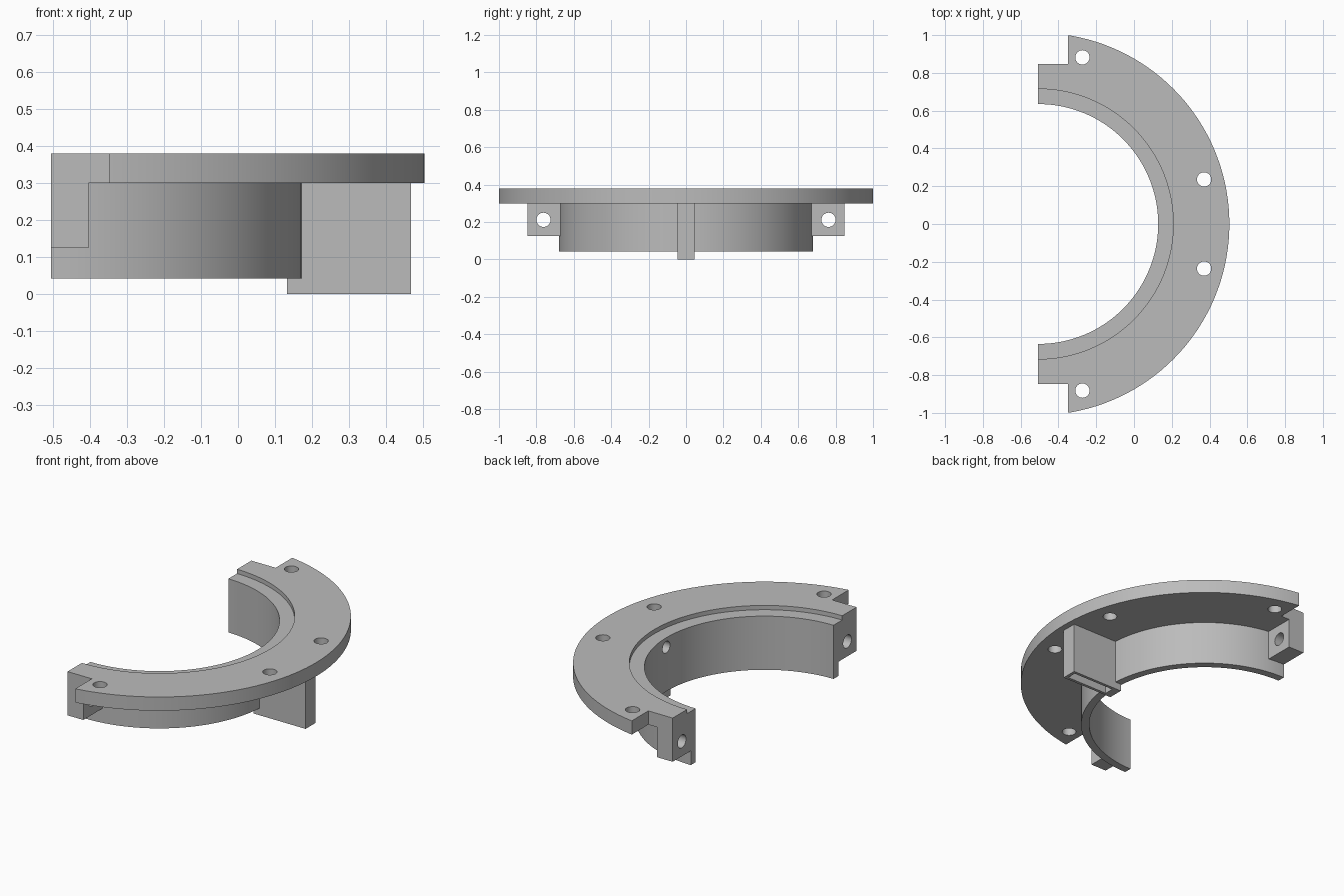
import bpy, bmesh, math
from mathutils import Matrix, Vector

cube = bpy.data.objects.get("Cube")
if cube:
    bpy.data.objects.remove(cube, do_unlink=True)

grey = bpy.data.materials.new("plain grey")
grey.use_nodes = True
GREY = (0.5, 0.5, 0.5, 1)
grey.diffuse_color = GREY
grey.node_tree.nodes["Principled BSDF"].inputs["Base Color"].default_value = GREY

CX = -0.507           # axis of the half ring
STEPS = 72


def make_object(name, bm):
    bmesh.ops.recalc_face_normals(bm, faces=bm.faces)
    mesh = bpy.data.meshes.new(name)
    bm.to_mesh(mesh)
    bm.free()
    mesh.materials.append(grey)
    obj = bpy.data.objects.new(name, mesh)
    bpy.context.collection.objects.link(obj)
    return obj


def box(name, x, y, z):
    bm = bmesh.new()
    bmesh.ops.create_cube(bm, size=1)
    for v in bm.verts:
        for i, (lo, hi) in enumerate((x, y, z)):
            v.co[i] = lo if v.co[i] < 0 else hi
    return make_object(name, bm)


def rod(name, centre, radius, length, along_x=False):
    bm = bmesh.new()
    turn = Matrix.Rotation(math.pi / 2, 4, 'Y') if along_x else Matrix()
    bmesh.ops.create_cone(bm, cap_ends=True, segments=32, radius1=radius, radius2=radius,
                          depth=length, matrix=Matrix.Translation(centre) @ turn)
    return make_object(name, bm)


def combine(target, tool, operation):
    mod = target.modifiers.new(operation, 'BOOLEAN')
    mod.operation = operation
    mod.solver = 'EXACT'
    mod.object = tool
    bpy.ops.object.select_all(action='DESELECT')
    bpy.context.view_layer.objects.active = target
    target.select_set(True)
    bpy.ops.object.modifier_apply(modifier=mod.name)
    bpy.data.objects.remove(tool, do_unlink=True)


# Half ring: wall, flange and recessed inner ledge swept from one section
section = [(0.635, 0.042), (0.68, 0.042), (0.68, 0.3), (1.012, 0.3),
           (1.012, 0.38), (0.715, 0.38), (0.715, 0.355), (0.635, 0.355)]
bm = bmesh.new()
rings = []
for s in range(STEPS + 1):
    a = math.pi * (s / STEPS - 0.5)
    rings.append([bm.verts.new((CX + r * math.cos(a), r * math.sin(a), z)) for r, z in section])
for p, q in zip(rings, rings[1:]):
    for i in range(len(section)):
        j = (i + 1) % len(section)
        bm.faces.new((p[i], p[j], q[j], q[i]))
bm.faces.new(rings[0])
bm.faces.new(rings[-1])
ring = make_object("flanged_half_ring", bm)

# Radial rib under the flange
combine(ring, box("rib", (0.133, 0.468), (-0.045, 0.045), (0, 0.32)), 'UNION')

for side in (-1, 1):
    # Clamping lug at each end, with the flange notched beside it
    combine(ring, box("lug", (CX, -0.405), sorted((side * 0.655, side * 0.87)), (0.125, 0.34)), 'UNION')
    combine(ring, box("notch", (-0.7, -0.35), sorted((side * 0.847, side * 1.2)), (-0.1, 0.6)), 'DIFFERENCE')
    # Bolt hole through the lug
    combine(ring, rod("lug_hole", Vector((-0.455, side * 0.762, 0.212)), 0.038, 0.2, True), 'DIFFERENCE')
    # Screw holes through the flange
    for x, y in ((-0.273, 0.882), (0.371, 0.236)):
        combine(ring, rod("flange_hole", Vector((x, side * y, 0.34)), 0.038, 0.3), 'DIFFERENCE')

# Hollow inside the rib, open below and linked to the inner wall by a hole
combine(ring, box("rib_hollow", (0.18, 0.45), (-0.028, 0.028), (-0.1, 0.29)), 'DIFFERENCE')
combine(ring, rod("wall_hole", Vector((0.16, 0, 0.3)), 0.034, 0.16, True), 'DIFFERENCE')

bpy.ops.object.select_all(action='DESELECT')
ring.select_set(True)
bpy.context.view_layer.objects.active = ring
bpy.ops.object.shade_smooth_by_angle(angle=math.radians(30))
